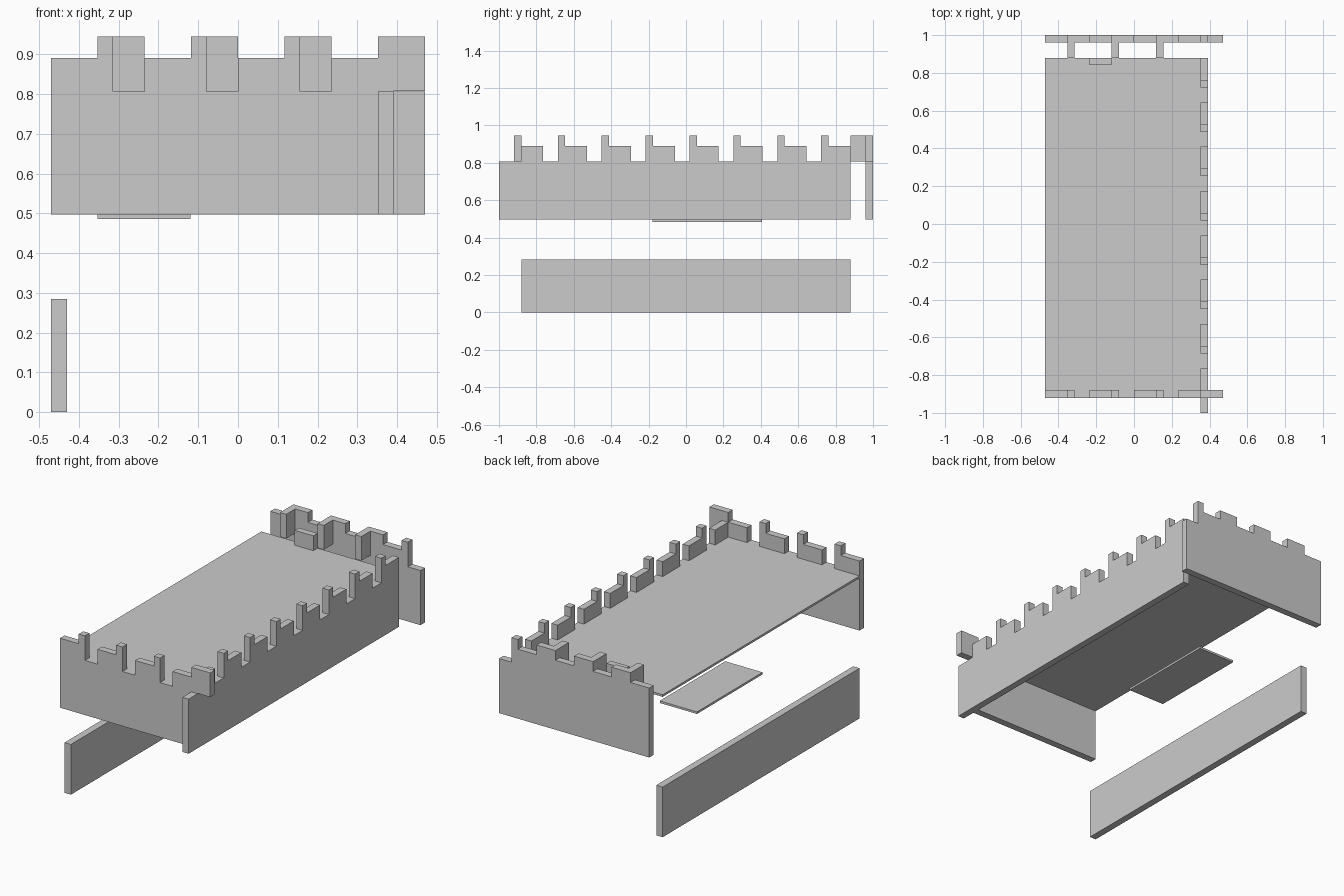
import bpy, bmesh

if "Cube" in bpy.data.objects:
    bpy.data.objects.remove(bpy.data.objects["Cube"])

BASE, LOW, MID, HIGH = 0.497, 0.806, 0.89, 0.945   # panel foot and the three battlement levels


def box(name, x, y, z):
    bm = bmesh.new()
    bmesh.ops.create_cube(bm, size=1)
    for v in bm.verts:
        v.co = [r[0] if c < 0 else r[1] for c, r in zip(v.co, (x, y, z))]
    finish(name, bm)


def finish(name, bm):
    bmesh.ops.recalc_face_normals(bm, faces=bm.faces)
    me = bpy.data.meshes.new(name)
    bm.to_mesh(me)
    bm.free()
    bpy.context.collection.objects.link(bpy.data.objects.new(name, me))


def panel(name, steps, end, at, along_y=False, tail=None):
    """Extruded wall: steps are (start, height), at is the thickness range, tail overrides the lower outline."""
    outline = []
    for i, (s, h) in enumerate(steps):
        e = steps[i + 1][0] if i + 1 < len(steps) else end
        outline += [(s, h), (e, h)]
    outline += tail or [(end, BASE)]
    outline.append((steps[0][0], BASE))
    bm = bmesh.new()
    place = (lambda u, z: (at[0], u, z)) if along_y else (lambda u, z: (u, at[0], z))
    face = bm.faces.new([bm.verts.new(place(*p)) for p in outline])
    moved = bmesh.ops.extrude_face_region(bm, geom=[face])["geom"]
    d = at[1] - at[0]
    for v in moved:
        if isinstance(v, bmesh.types.BMVert):
            v.co[0 if along_y else 1] += d
    finish(name, bm)


P = 0.235                                   # battlement spacing

# Front wall: post, gap and merlon repeated, with an overhanging right end
front = [(-0.47, MID)]
for i in range(3):
    s = -0.353 + i * P
    front += [(s, HIGH), (s + 0.039, LOW), (s + 0.118, MID)]
front.append((0.352, HIGH))
panel("front_wall", front, 0.47, (-0.92, -0.88), tail=[(0.47, 0.808), (0.352, 0.808), (0.352, BASE)])

# Back wall: shallow steps, with a low notch at the right end
back = [(-0.47, MID)]
for i in range(3):
    s = -0.353 + i * P
    back += [(s, HIGH), (s + 0.118, MID)]
back += [(0.352, HIGH), (0.391, LOW)]
panel("back_wall", back, 0.47, (0.96, 1.0))

# Side wall: eight merlons with posts
side = [(-1.0, LOW)]
for i in range(8):
    s = -0.92 + i * 0.2347
    side += [(s, HIGH), (s + 0.039, MID)]
    if i < 7:
        side.append((s + 0.156, LOW))
panel("side_wall", side, 0.88, (0.352, 0.391), along_y=True)

# Deck, lone merlon and the tabs joining the back wall
box("deck", (-0.47, 0.352), (-0.88, 0.88), (0.794, LOW))
box("loose_merlon", (-0.235, -0.118), (0.842, 0.88), (LOW, MID))
for i in range(3):
    s = -0.353 + i * P
    box(f"back_tab_{i + 1}", (s, s + 0.039), (0.88, 0.96), (0.808, HIGH))

# Small shelf and low base board
box("shelf", (-0.353, -0.12), (-0.18, 0.406), (0.485, 0.497))
box("base_board", (-0.47, -0.43), (-0.88, 0.88), (0.0, 0.284))
